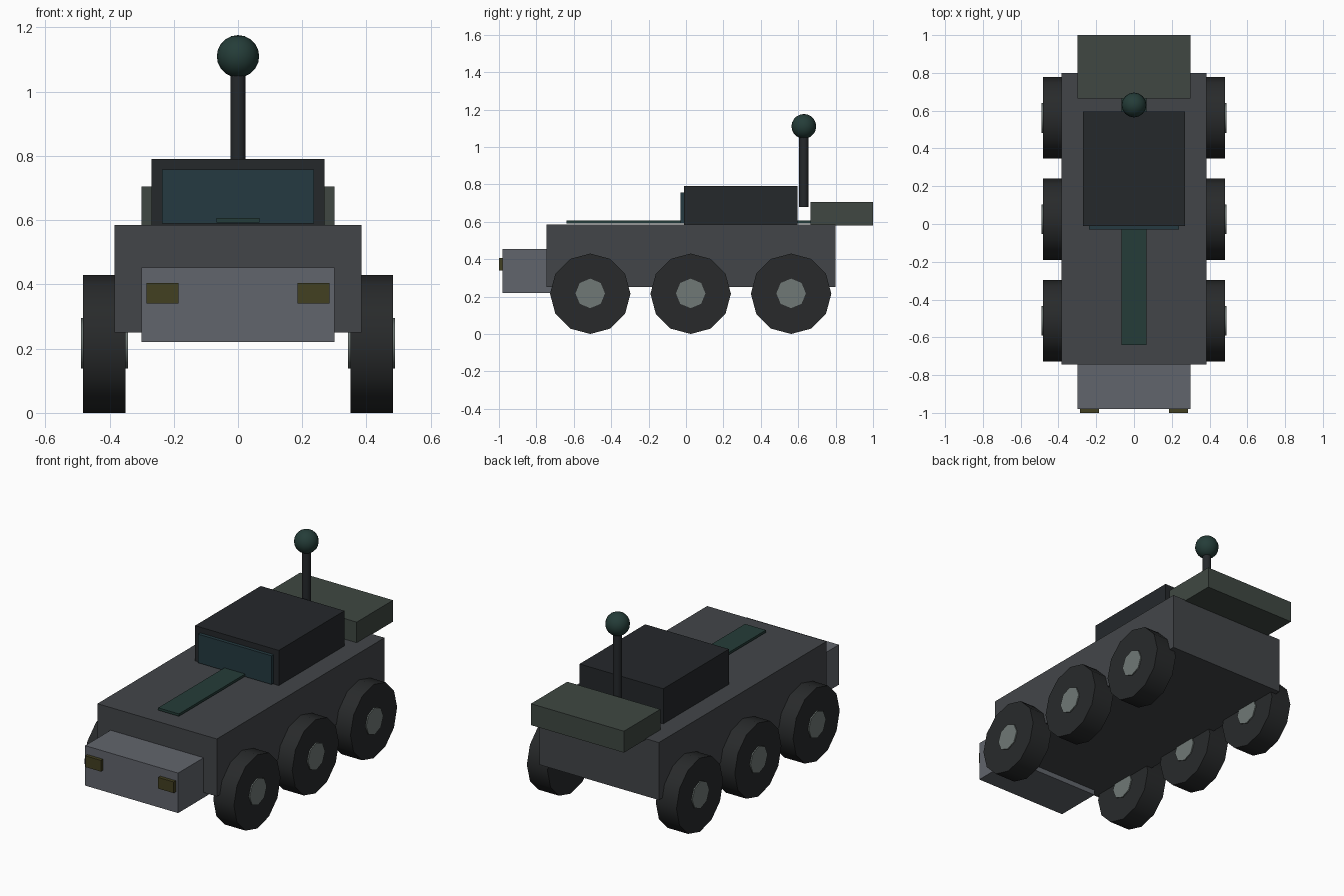
import bpy
from math import pi, radians

if "Cube" in bpy.data.objects:
    bpy.data.objects.remove(bpy.data.objects["Cube"])


def material(name, r, g, b):
    m = bpy.data.materials.new(name)
    m.diffuse_color = (r, g, b, 1)
    m.use_nodes = True
    m.node_tree.nodes["Principled BSDF"].inputs["Base Color"].default_value = m.diffuse_color
    return m


HULL = material("hull_grey", 0.055, 0.060, 0.066)
NOSE = material("nose_grey", 0.12, 0.13, 0.15)
DARK = material("dark_grey", 0.018, 0.021, 0.024)
TYRE = material("tyre_black", 0.021, 0.023, 0.024)
HUB = material("hub_grey", 0.16, 0.19, 0.18)
GLASS = material("glass_teal", 0.018, 0.042, 0.052)
TEAL = material("stripe_teal", 0.018, 0.046, 0.040)
CARGO = material("cargo_green", 0.050, 0.064, 0.054)
LAMP = material("lamp_amber", 0.055, 0.050, 0.015)


def finish(name, mat, smooth=False):
    ob = bpy.context.object
    ob.name = name
    ob.data.materials.append(mat)
    if smooth:
        bpy.ops.object.shade_smooth_by_angle(angle=radians(50))
    return ob


def box(name, x, y, z, mat):
    """Box from (min, max) ranges on each axis."""
    bpy.ops.mesh.primitive_cube_add(size=1, location=[sum(r) / 2 for r in (x, y, z)])
    ob = bpy.context.object
    ob.scale = [r[1] - r[0] for r in (x, y, z)]
    bpy.ops.object.transform_apply(location=False, rotation=False, scale=True)
    return finish(name, mat)


def cylinder(name, loc, radius, depth, sides, mat, rot=(0, 0, 0), smooth=True):
    bpy.ops.mesh.primitive_cylinder_add(vertices=sides, radius=radius, depth=depth,
                                        location=loc, rotation=rot)
    return finish(name, mat, smooth)


# Hull, nose and cabin
box("hull", (-0.385, 0.385), (-0.745, 0.80), (0.25, 0.585), HULL)
box("nose", (-0.30, 0.30), (-0.98, -0.70), (0.22, 0.453), NOSE)
box("cabin", (-0.27, 0.27), (-0.01, 0.595), (0.583, 0.79), DARK)
box("windshield", (-0.237, 0.237), (-0.03, 0.0), (0.59, 0.757), GLASS)

# Deck stripe and rear cargo box
box("deck_stripe", (-0.067, 0.067), (-0.64, 0.69), (0.592, 0.606), TEAL)
box("cargo_box", (-0.30, 0.30), (0.665, 1.0), (0.58, 0.705), CARGO)

# Sensor mast with ball
cylinder("mast", (0, 0.63, 0.87), 0.025, 0.38, 10, DARK)
bpy.ops.mesh.primitive_uv_sphere_add(segments=16, ring_count=10, radius=0.066,
                                     location=(0, 0.63, 1.11))
finish("mast_ball", TEAL, True)

# Mirrored headlights and three wheel pairs
for side, s in (("left", -1), ("right", 1)):
    box(f"headlight_{side}", sorted((s * 0.185, s * 0.285)), (-1.0, -0.97),
        (0.34, 0.405), LAMP)
    for axle, y in (("front", -0.512), ("middle", 0.025), ("rear", 0.562)):
        rot = (0, pi / 2, 0)
        cylinder(f"{axle}_{side}_wheel", (s * 0.416, y, 0.215), 0.215, 0.133, 12, TYRE, rot)
        cylinder(f"{axle}_{side}_hub", (s * 0.416, y, 0.217), 0.079, 0.146, 8, HUB, rot)
